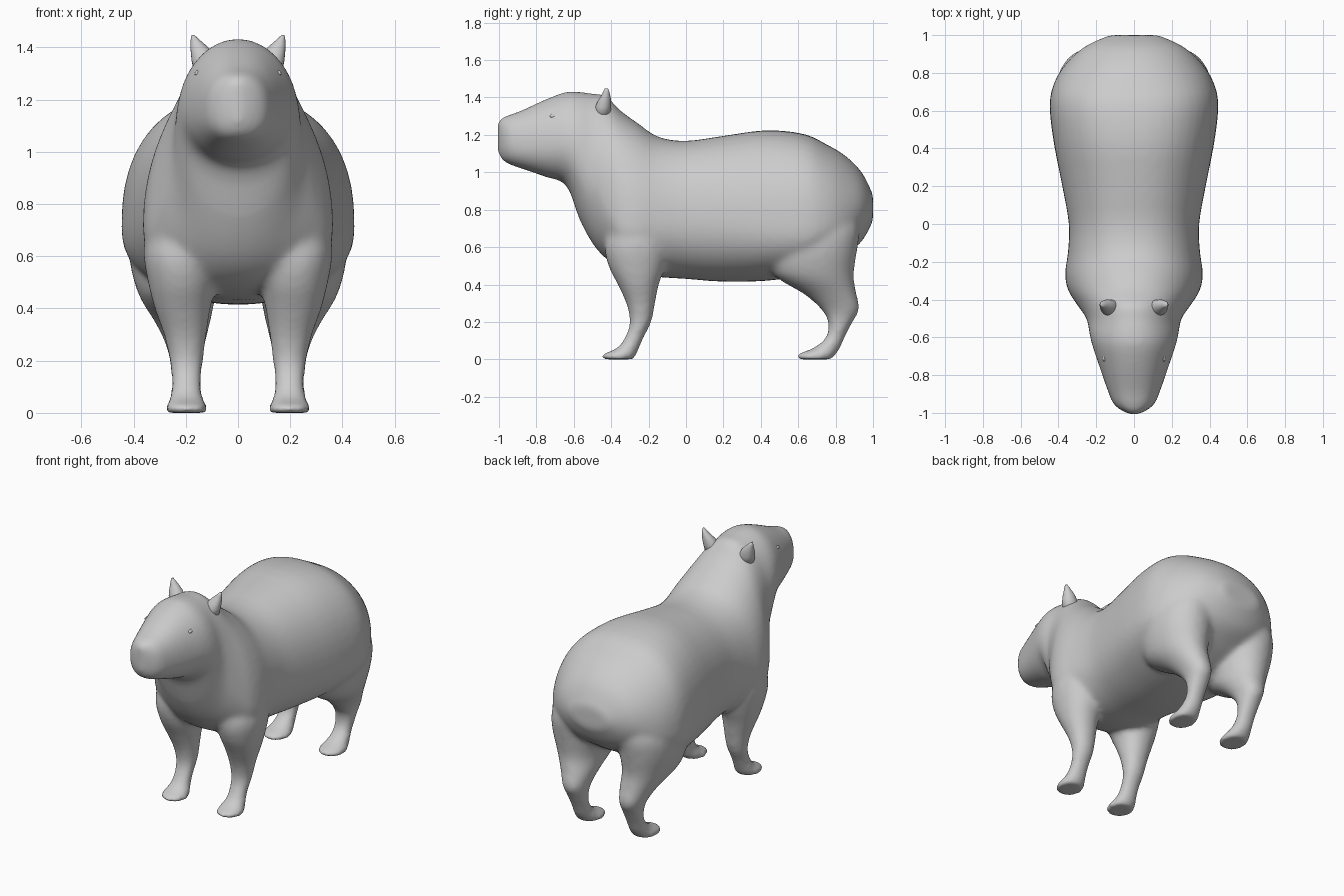
import bpy, bmesh, math
from mathutils import Matrix

cube = bpy.data.objects.get("Cube")
if cube:
    bpy.data.objects.remove(cube, do_unlink=True)

GREY = (0.6, 0.6, 0.6, 1)
fur = bpy.data.materials.new("plain grey")
fur.use_nodes = True
fur.diffuse_color = GREY
fur.node_tree.nodes["Principled BSDF"].inputs["Base Color"].default_value = GREY


def power(value, exponent):
    return math.copysign(abs(value) ** (2 / exponent), value)


def refine(rows, steps=3):
    """Add eased rows between the given ones, passing through every row."""
    result = []
    for i in range(len(rows) - 1):
        before, a, b = rows[max(i - 1, 0)], rows[i], rows[i + 1]
        after = rows[min(i + 2, len(rows) - 1)]
        for k in range(steps):
            t = k / steps
            result.append([
                q + t * (r - p) / 2 + t * t * (p - 2.5 * q + 2 * r - s / 2)
                + t ** 3 * (1.5 * (q - r) + (s - p) / 2)
                for p, q, r, s in zip(before, a, b, after)])
    return result + [rows[-1]]


def loft(bm, rings):
    """Skin a list of closed rings and cap both ends."""
    loops = [[bm.verts.new(p) for p in ring] for ring in rings]
    for a, b in zip(loops, loops[1:]):
        for i in range(len(a)):
            j = (i + 1) % len(a)
            bm.faces.new((a[i], a[j], b[j], b[i]))
    bm.faces.new(loops[0][::-1])
    bm.faces.new(loops[-1])


def trunk_ring(y, low, high, half, wide, exponent, sides=48):
    """Upright section whose widest point is at height wide."""
    ring = []
    for i in range(sides):
        a = math.tau * i / sides
        s = power(math.sin(a), exponent)
        z = wide + s * ((high - wide) if s > 0 else (wide - low))
        ring.append((half * power(math.cos(a), exponent), y, z))
    return ring


def level_ring(side, z, front, back, inner, outer, sides=24):
    """Level oval section, used for legs and ears."""
    ring = []
    for i in range(sides):
        a = math.tau * i / sides
        x = (inner + outer) / 2 + (outer - inner) / 2 * power(math.cos(a), 2.1)
        y = (front + back) / 2 + (back - front) / 2 * power(math.sin(a), 2.1)
        ring.append((side * x, y, z))
    return ring


def finish(name, bm):
    bmesh.ops.recalc_face_normals(bm, faces=bm.faces)
    mesh = bpy.data.meshes.new(name)
    bm.to_mesh(mesh)
    bm.free()
    mesh.materials.append(fur)
    for face in mesh.polygons:
        face.use_smooth = True
    obj = bpy.data.objects.new(name, mesh)
    bpy.context.collection.objects.link(obj)
    return obj


# Muzzle to rump: y, low, high, half width, widest height, squareness
TRUNK = [
    (-1.007, 1.11, 1.27, .02, 1.19, 2.4), (-.985, 1.07, 1.29, .07, 1.18, 2.4),
    (-.95, 1.045, 1.305, .11, 1.16, 2.4), (-.88, 1.02, 1.33, .14, 1.15, 2.3),
    (-.75, .975, 1.39, .185, 1.15, 2.1), (-.64, .93, 1.43, .222, 1.15, 2),
    (-.57, .75, 1.43, .238, 1.11, 2), (-.50, .62, 1.42, .252, .98, 2.1),
    (-.43, .54, 1.41, .30, .82, 2), (-.35, .49, 1.33, .35, .72, 2.1),
    (-.26, .46, 1.265, .365, .71, 2.1), (-.15, .44, 1.19, .35, .73, 2.2),
    (0, .43, 1.168, .345, .75, 2.2), (.2, .415, 1.195, .38, .74, 2.2),
    (.43, .42, 1.225, .425, .72, 2.3), (.63, .45, 1.205, .447, .71, 2.4),
    (.75, .50, 1.15, .422, .72, 2.3), (.85, .56, 1.09, .36, .75, 2.1),
    (.94, .63, 1.00, .26, .80, 2), (1.0, .74, .88, .13, .81, 2),
]
# Legs from sole to hip: z, front, back, inner, outer
FRONT_LEG = [
    (0, -.44, -.28, .12, .275), (.025, -.45, -.265, .117, .278),
    (.06, -.37, -.25, .135, .26), (.12, -.325, -.225, .14, .255),
    (.2, -.30, -.185, .133, .262), (.3, -.32, -.165, .12, .285),
    (.4, -.365, -.145, .105, .32), (.5, -.415, -.11, .085, .345),
    (.62, -.435, -.09, .07, .362), (.78, -.38, -.11, .09, .335),
    (.92, -.33, -.15, .12, .25),
]
HIND_LEG = [
    (0, .60, .78, .12, .275), (.025, .59, .80, .117, .278),
    (.06, .68, .825, .135, .26), (.12, .75, .85, .14, .255),
    (.2, .76, .892, .135, .262), (.27, .72, .928, .125, .28),
    (.35, .63, .912, .105, .32), (.45, .47, .897, .085, .38),
    (.58, .44, .915, .06, .415), (.70, .44, .93, .05, .41),
    (.82, .48, .90, .07, .345), (.92, .54, .82, .11, .27),
]
# Ear from its sunken root to a tip leaning outward
EAR = [
    (1.29, -.49, -.405, .06, .165), (1.35, -.485, -.40, .08, .178),
    (1.385, -.47, -.40, .10, .181), (1.41, -.453, -.405, .125, .182),
    (1.43, -.443, -.41, .148, .181), (1.448, -.435, -.417, .168, .178),
]

# Trunk and legs fused into one continuous skin
bm = bmesh.new()
loft(bm, [trunk_ring(*row) for row in refine(TRUNK)])
for side in (-1, 1):
    for leg in (FRONT_LEG, HIND_LEG):
        loft(bm, [level_ring(side, *row) for row in refine(leg)])
body = finish("body", bm)
remesh = body.modifiers.new("fuse parts", 'REMESH')
remesh.mode = 'VOXEL'
remesh.voxel_size = 0.015
remesh.use_smooth_shade = True
smooth = body.modifiers.new("soften joins", 'SMOOTH')
smooth.factor = 0.5
smooth.iterations = 12

for side, word in ((1, "left"), (-1, "right")):
    # Ear
    bm = bmesh.new()
    loft(bm, [level_ring(side, *row) for row in EAR])
    finish(word + "_ear", bm)

    # Eye: small lid bulge lying on the cheek
    bm = bmesh.new()
    bmesh.ops.create_uvsphere(bm, u_segments=12, v_segments=8, radius=1)
    bm.transform(Matrix.Translation((side * .150, -.70, 1.30))
                 @ Matrix.Rotation(side * math.radians(20), 4, 'Z')
                 @ Matrix.Diagonal((.014, .03, .014, 1)))
    finish(word + "_eye", bm)
